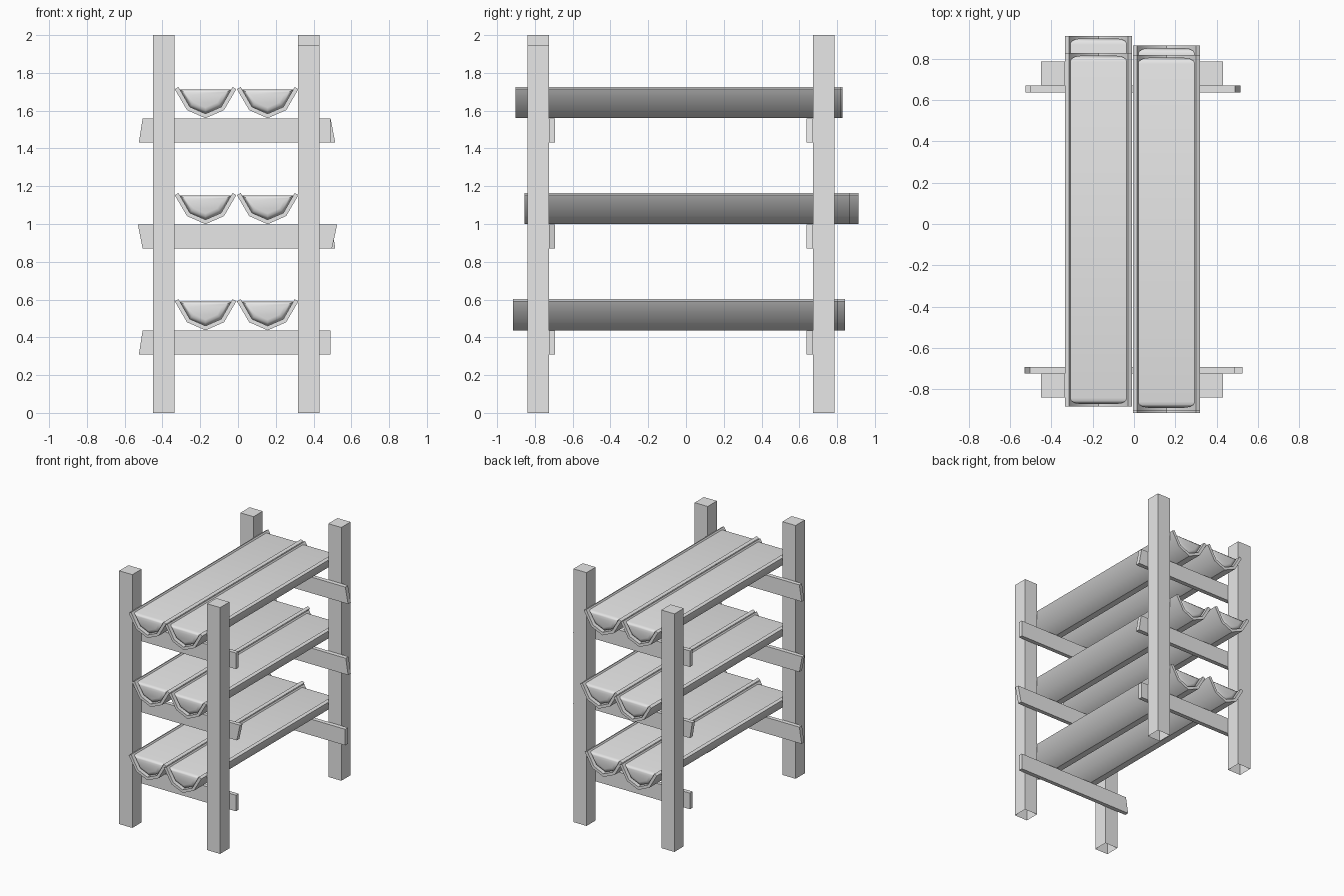
import bpy
import bmesh

cube = bpy.data.objects.get("Cube")
if cube:
    bpy.data.objects.remove(cube, do_unlink=True)

grey = bpy.data.materials.new("plain grey")
grey.use_nodes = True
COLOUR = (0.8, 0.8, 0.8, 1)
grey.diffuse_color = COLOUR
grey.node_tree.nodes["Principled BSDF"].inputs["Base Color"].default_value = COLOUR


def prism(name, profile, y0, y1, smooth=False, round_ends=0.0, open_bottom=False):
    """Extrude an x-z outline along y."""
    bm = bmesh.new()
    front = bm.faces.new([bm.verts.new((x, y0, z)) for x, z in profile])
    out = bmesh.ops.extrude_face_region(bm, geom=[front], use_keep_orig=True)
    moved = [g for g in out["geom"] if isinstance(g, bmesh.types.BMVert)]
    bmesh.ops.translate(bm, verts=moved, vec=(0, y1 - y0, 0))
    bmesh.ops.recalc_face_normals(bm, faces=bm.faces)
    if round_ends:
        rims = [e for e in bm.edges if abs(e.verts[0].co.y - e.verts[1].co.y) < 1e-5]
        bmesh.ops.bevel(bm, geom=rims, offset=round_ends, segments=3,
                        profile=0.5, affect="EDGES", clamp_overlap=True)
    if open_bottom:
        low = [f for f in bm.faces if f.normal.z < -0.9]
        bmesh.ops.delete(bm, geom=low, context="FACES_ONLY")
    mesh = bpy.data.meshes.new(name)
    bm.to_mesh(mesh)
    bm.free()
    mesh.materials.append(grey)
    obj = bpy.data.objects.new(name, mesh)
    bpy.context.collection.objects.link(obj)
    if smooth:
        bpy.ops.object.select_all(action="DESELECT")
        obj.select_set(True)
        bpy.context.view_layer.objects.active = obj
        bpy.ops.object.shade_smooth_by_angle(angle=0.8)
    return obj


def bar(name, top, bottom, z0, z1, y0, y1, **kw):
    """Upright board whose ends may slant: top and bottom are x ranges."""
    outline = [(bottom[0], z0), (bottom[1], z0), (top[1], z1), (top[0], z1)]
    return prism(name, outline, y0, y1, **kw)


# Corner posts, cut to slightly different heights, hollow underneath
SIDES = {"right": (-0.45, -0.335), "left": (0.318, 0.432)}
DEPTHS = {"front": (-0.84, -0.725), "back": (0.672, 0.787)}
HEIGHTS = {"front_left": 1.945, "back_right": 1.88}
for depth, ys in DEPTHS.items():
    for side, xs in SIDES.items():
        key = f"{depth}_{side}"
        bar(f"{key}_post", xs, xs, 0, HEIGHTS.get(key, 2.0), *ys, open_bottom=True)

# Cross rails with roughly sawn ends: (top x range, bottom x range)
TIERS = {"lower": 0.435, "middle": 0.997, "upper": 1.558}
OUT, IN = -0.525, -0.505
RAILS = {
    "lower": (((IN, 0.49), (OUT, 0.49)), ((IN, 0.49), (IN, 0.49))),
    "middle": (((-0.53, 0.525), (IN, 0.497)), ((OUT, 0.495), (IN, 0.515))),
    "upper": (((IN, 0.49), (OUT, 0.49)), ((IN, 0.49), (IN, 0.515))),
}
for tier, z in TIERS.items():
    (f_top, f_low), (b_top, b_low) = RAILS[tier]
    bar(f"{tier}_front_rail", f_top, f_low, z - 0.127, z, -0.725, -0.693)
    bar(f"{tier}_back_rail", b_top, b_low, z - 0.127, z, 0.638, 0.672)


# Troughs: faceted half pipes, each with a filling that has rounded ends
def mirrored(half):
    return half + [(-x, z) for x, z in reversed(half) if x]


OUTER = mirrored([(-0.163, 0.156), (-0.098, 0.045), (0, 0.002)])
INNER = mirrored([(-0.143, 0.167), (-0.083, 0.062), (0, 0.026)])
FILL = mirrored([(-0.138, 0.155), (-0.083, 0.062), (0, 0.026)])
SPANS = {
    "lower": ((-0.885, 0.842), (-0.915, 0.805)),
    "middle": ((-0.843, 0.912), (-0.855, 0.865)),
    "upper": ((-0.885, 0.828), (-0.903, 0.818)),
}
for tier, z in TIERS.items():
    for side, cx, (y0, y1) in zip(("right", "left"), (-0.172, 0.157), SPANS[tier]):
        shell = [(cx + x, z + h) for x, h in OUTER + INNER[::-1]]
        prism(f"{tier}_{side}_trough", shell, y0, y1, smooth=True)
        fill = [(cx + x, z + h) for x, h in FILL]
        prism(f"{tier}_{side}_filling", fill, y0 + 0.012, y1 - 0.012,
              smooth=True, round_ends=0.03)
